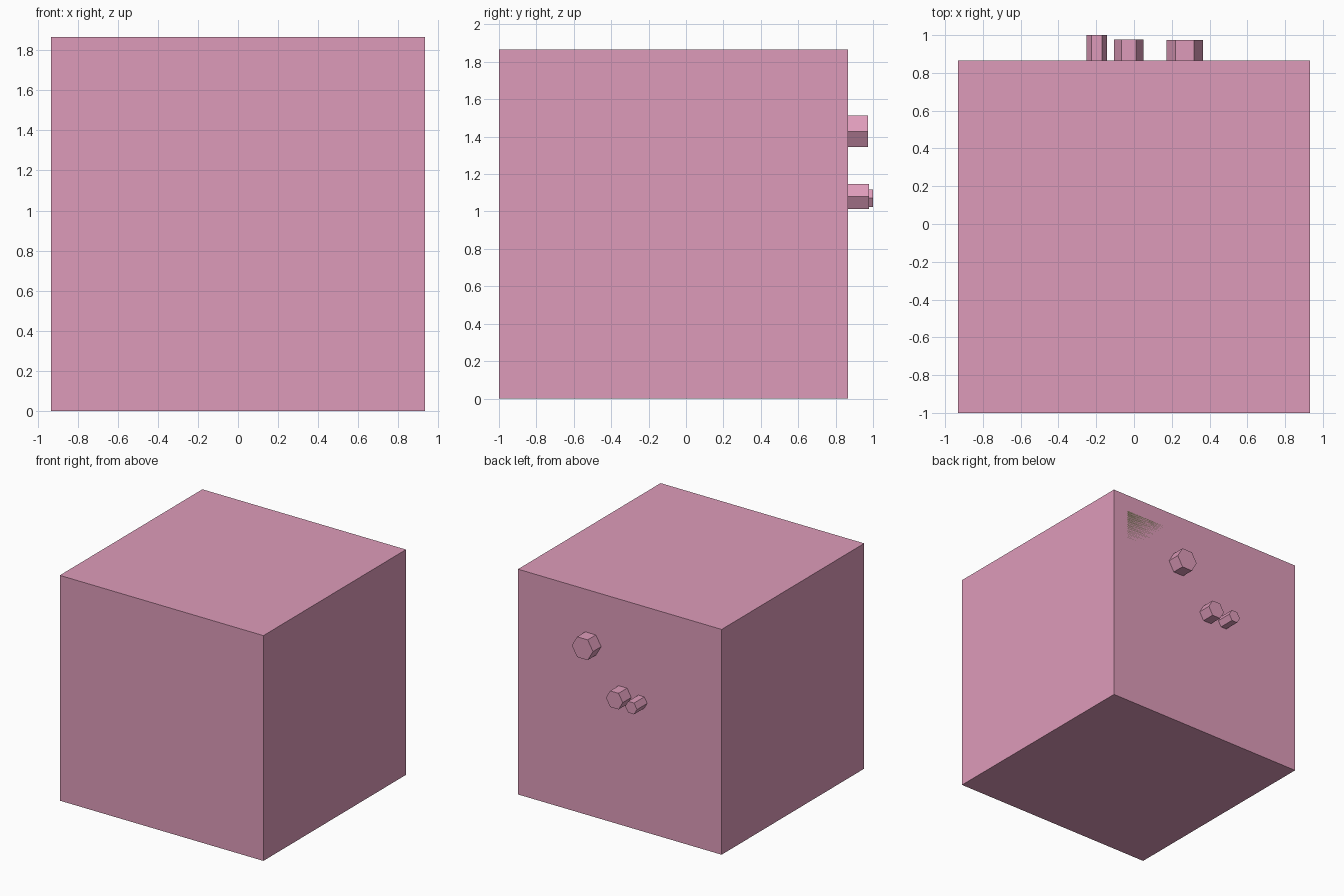
import bpy, bmesh, math
from mathutils import Matrix

if "Cube" in bpy.data.objects:
    bpy.data.objects.remove(bpy.data.objects["Cube"])

HALF, FRONT, BACK, HEIGHT = 0.933, -1.0, 0.866, 1.866
INSET = 0.14


def material(name, rgb):
    m = bpy.data.materials.new(name)
    m.diffuse_color = (*rgb, 1)
    m.use_nodes = True
    m.node_tree.nodes["Principled BSDF"].inputs["Base Color"].default_value = m.diffuse_color
    return m


pink = material("pink", (0.73, 0.33, 0.49))
olive = material("olive", (0.16, 0.15, 0.08))


def finish(name, bm, mat):
    mesh = bpy.data.meshes.new(name)
    bm.to_mesh(mesh)
    bm.free()
    mesh.materials.append(mat)
    obj = bpy.data.objects.new(name, mesh)
    bpy.context.collection.objects.link(obj)
    return obj


# cube body
bm = bmesh.new()
bmesh.ops.create_cube(bm, size=1, matrix=Matrix.Translation(
    (0, (FRONT + BACK) / 2, HEIGHT / 2)) @ Matrix.Diagonal((2 * HALF, BACK - FRONT, HEIGHT, 1)))
finish("body", bm, pink)

# square panel lying flush in the back face
bm = bmesh.new()
bmesh.ops.create_grid(bm, x_segments=1, y_segments=1, size=HALF - INSET,
                      matrix=Matrix.Translation((0, BACK, HEIGHT / 2)) @ Matrix.Rotation(-math.pi / 2, 4, "X"))
finish("back_panel", bm, olive)

# hexagonal pegs on the back: x, z, corner radius, end y
pegs = {
    "small_peg": (-0.197, 1.071, 0.054, 1.0),
    "middle_peg": (-0.028, 1.081, 0.077, 0.978),
    "large_peg": (0.268, 1.428, 0.097, 0.973),
}
for name, (x, z, r, end) in pegs.items():
    bm = bmesh.new()
    bmesh.ops.create_cone(bm, cap_ends=True, segments=6, radius1=r, radius2=r, depth=end - BACK,
                          matrix=Matrix.Translation((x, (BACK + end) / 2, z))
                          @ Matrix.Rotation(-math.pi / 2, 4, "X") @ Matrix.Rotation(math.pi / 6, 4, "Z"))
    # turn the prism if needed so its corners point sideways
    if max(v.co.x for v in bm.verts) - x < 0.95 * r:
        bmesh.ops.rotate(bm, verts=bm.verts, cent=(x, BACK, z),
                         matrix=Matrix.Rotation(math.pi / 6, 3, "Y"))
    finish(name, bm, pink)
